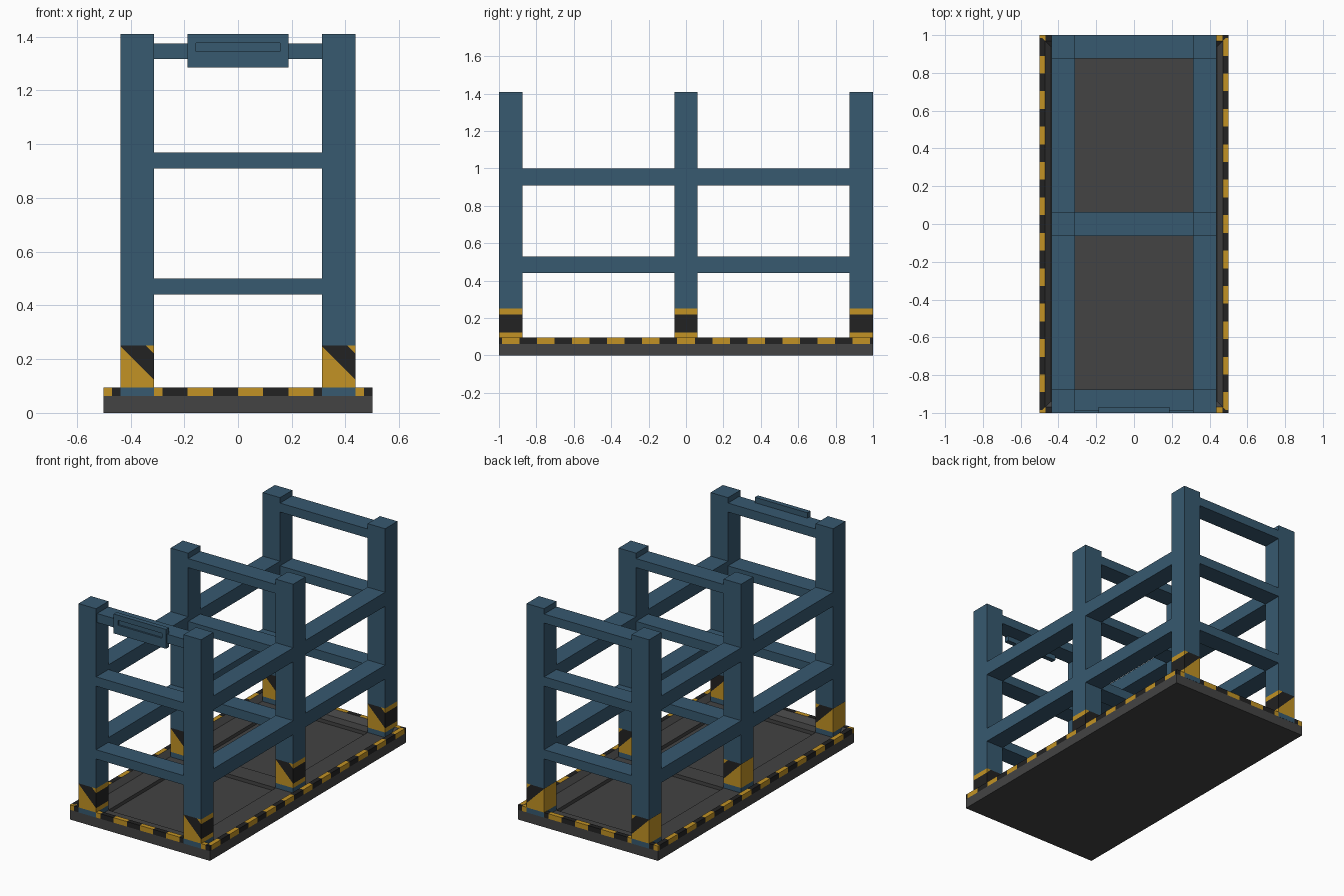
import bpy
import bmesh
from mathutils import Vector

if "Cube" in bpy.data.objects:
    bpy.data.objects.remove(bpy.data.objects["Cube"], do_unlink=True)


def make_material(name, r, g, b):
    mat = bpy.data.materials.new(name)
    mat.use_nodes = True
    mat.diffuse_color = (r, g, b, 1)
    mat.node_tree.nodes["Principled BSDF"].inputs["Base Color"].default_value = (r, g, b, 1)
    return mat


BLUE = make_material("steel blue", 0.038, 0.1, 0.162)
GREY = make_material("dark grey", 0.056, 0.056, 0.056)
YELLOW = make_material("hazard yellow", 0.54, 0.29, 0.018)
BLACK = make_material("hazard black", 0.016, 0.016, 0.016)

STRIPE = 0.09375
FLOOR, SILL, RIM = 0.04, 0.0625, 0.095
IN, OUT = 0.3125, 0.4375
TOP = 1.41
MID = (IN + OUT) / 2
HALF = (OUT - IN) / 2


def finish(name, bm, *mats):
    bmesh.ops.recalc_face_normals(bm, faces=bm.faces)
    mesh = bpy.data.meshes.new(name)
    bm.to_mesh(mesh)
    bm.free()
    for mat in mats:
        mesh.materials.append(mat)
    obj = bpy.data.objects.new(name, mesh)
    bpy.context.collection.objects.link(obj)
    return obj


def box_mesh(x, y, z):
    bm = bmesh.new()
    bmesh.ops.create_cube(bm, size=1)
    for v in bm.verts:
        v.co = [lo + (c + 0.5) * (hi - lo) for c, (lo, hi) in zip(v.co, (x, y, z))]
    return bm


def box(name, x, y, z, mat=BLUE):
    return finish(name, box_mesh(x, y, z), mat)


def cut(bm, point, normal):
    geom = bm.verts[:] + bm.edges[:] + bm.faces[:]
    bmesh.ops.bisect_plane(bm, geom=geom, plane_co=point, plane_no=normal)


# Base slab with raised sills that leave two shallow floor pockets
box("base_slab", (-0.5, 0.5), (-1, 1), (0, FLOOR), GREY)
for side, s in (("right", -1), ("left", 1)):
    box(f"{side}_sill", sorted((s * IN, s * 0.5)), (-1, 1), (FLOOR, SILL), GREY)
ROWS = {"front": (-1, -0.875), "middle": (-HALF, HALF), "back": (0.875, 1)}
for row, y in ROWS.items():
    box(f"{row}_sill", (-IN, IN), y, (FLOOR, SILL), GREY)


def rim(name, axis, sign, phase):
    """Mitred rim rail with hazard stripes and a grey slope on its inner side."""
    length, reach = ((1, 0.5), (0.5, 1))[axis]
    profile = ((0, SILL), (0, RIM), (0.03, RIM), (0.06, SILL))
    bm = bmesh.new()
    rings = []
    for end in (-1, 1):
        ring = []
        for inset, z in profile:
            along, across = end * (length - inset), sign * (reach - inset)
            co = (across, along, z) if axis == 0 else (along, across, z)
            ring.append(bm.verts.new(co))
        rings.append(ring)
        bm.faces.new(ring)
    for i in range(4):
        j = (i + 1) % 4
        bm.faces.new((rings[0][i], rings[0][j], rings[1][j], rings[1][i]))
    direction = Vector((0, 1, 0) if axis == 0 else (1, 0, 0))
    for k in range(-13, 14):
        cut(bm, direction * (k * STRIPE + phase), direction)
    bmesh.ops.recalc_face_normals(bm, faces=bm.faces)
    for f in bm.faces:
        mid = f.calc_center_median()
        if f.normal[axis] * sign < -0.3 and f.normal.z > 0.3:
            f.material_index = 2
        else:
            f.material_index = int((mid.dot(direction) - phase) // STRIPE) % 2
    finish(name, bm, YELLOW, BLACK, GREY)


rim("left_rim", 0, 1, -STRIPE / 2)
rim("right_rim", 0, -1, STRIPE / 2)
rim("front_rim", 1, -1, 0)
rim("back_rim", 1, 1, 0)

# Posts with slanted hazard bands at the foot
BAND_TOP = 0.25
DIAGONALS = (0.185, 0.282)
for row, (y0, y1) in ROWS.items():
    # end posts stand a hair proud of the rim
    y0, y1 = (y0 - 0.001, y1) if row == "front" else (y0, y1 + 0.001) if row == "back" else (y0, y1)
    for side, s in (("right", -1), ("left", 1)):
        centre = s * MID
        bm = box_mesh((centre - HALF, centre + HALF), (y0, y1), (SILL, TOP))
        for z in (RIM, BAND_TOP):
            cut(bm, (0, 0, z), (0, 0, 1))
        for d in DIAGONALS:
            cut(bm, (centre, 0, d), (1, 0, 1))
        for f in bm.faces:
            mid = f.calc_center_median()
            if RIM < mid.z < BAND_TOP:
                slant = mid.x - centre + mid.z
                f.material_index = 2 if DIAGONALS[0] < slant < DIAGONALS[1] else 1
        finish(f"{row}_{side}_post", bm, BLUE, YELLOW, BLACK)

# Cross beams between left and right posts
LEVELS = {"lower": (0.44, 0.5), "upper": (0.91, 0.97), "top": (1.317, 1.375)}
for row, (y0, y1) in ROWS.items():
    for level, z in LEVELS.items():
        start = y0 + 0.01 if (row, level) == ("front", "top") else y0
        box(f"{row}_{level}_cross_beam", (-IN, IN), (start, y1), z)

# Side rails between the post rows
for side, s in (("right", -1), ("left", 1)):
    for level, z in (("lower", (0.44, 0.53)), ("upper", (0.91, 1.0))):
        for bay, y in (("front", (-0.875, -HALF)), ("back", (HALF, 0.875))):
            box(f"{side}_{bay}_{level}_rail", sorted((s * IN, s * OUT)), y, z)

# Name plate on the front top beam, with a shallow slot in its face
plate_x, plate_z = 0.1875, (1.285, TOP)
slot_x, slot_z = 0.157, (1.345, 1.377)
face_y = (-1.001, -0.99)
box("plate_back", (-plate_x, plate_x), (-0.99, -0.97), plate_z)
box("plate_lower_border", (-plate_x, plate_x), face_y, (plate_z[0], slot_z[0]))
box("plate_upper_border", (-plate_x, plate_x), face_y, (slot_z[1], plate_z[1]))
for side, s in (("right", -1), ("left", 1)):
    box(f"plate_{side}_border", sorted((s * slot_x, s * plate_x)), face_y, slot_z)
